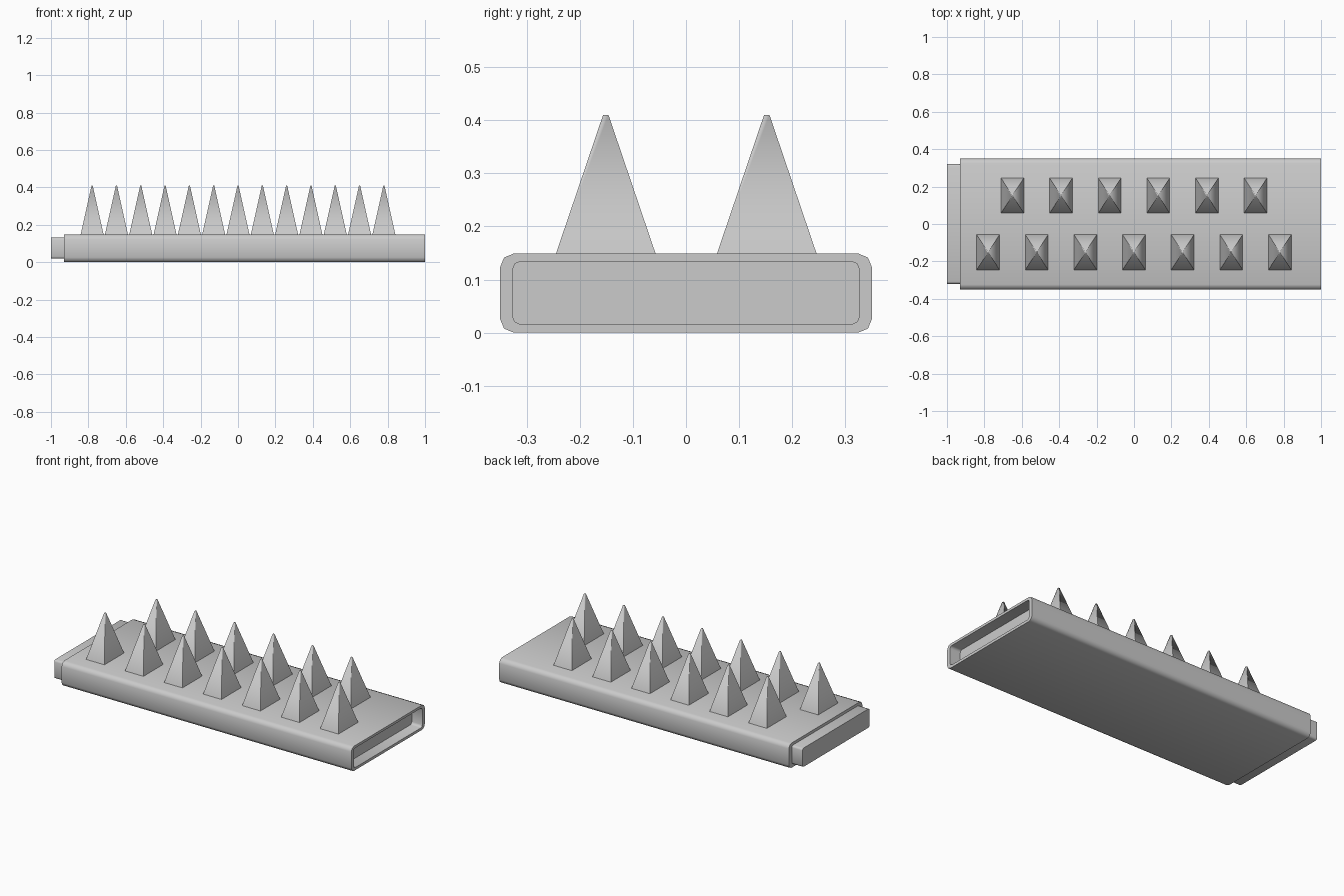
import bpy, bmesh, math

if "Cube" in bpy.data.objects:
    bpy.data.objects.remove(bpy.data.objects["Cube"])


def finish(name, bm, angle):
    bmesh.ops.recalc_face_normals(bm, faces=bm.faces)
    mesh = bpy.data.meshes.new(name)
    bm.to_mesh(mesh)
    bm.free()
    ob = bpy.data.objects.new(name, mesh)
    bpy.context.collection.objects.link(ob)
    bpy.ops.object.select_all(action='DESELECT')
    ob.select_set(True)
    bpy.context.view_layer.objects.active = ob
    bpy.ops.object.shade_smooth_by_angle(angle=math.radians(angle))
    return ob


def ring(bm, x, half_y, z0, z1, r, seg=2):
    """Rounded rectangle in the yz plane."""
    verts = []
    corners = ((1, z1 - r, 0), (-1, z1 - r, 90), (-1, z0 + r, 180), (1, z0 + r, 270))
    for side, zc, start in corners:
        for i in range(seg + 1):
            a = math.radians(start + 90 * i / seg)
            verts.append(bm.verts.new((x, side * (half_y - r) + r * math.cos(a),
                                       zc + r * math.sin(a))))
    return verts


# Plank: tongue on the left, main body, matching socket on the right
bm = bmesh.new()
sections = [
    (-1.00, 0.32, 0.022, 0.135, 0.012),
    (-0.93, 0.32, 0.022, 0.135, 0.012),
    (-0.93, 0.35, 0.003, 0.152, 0.026),
    (1.00, 0.35, 0.003, 0.152, 0.026),
    (1.00, 0.326, 0.019, 0.137, 0.014),
    (0.93, 0.326, 0.019, 0.137, 0.014),
]
rings = [ring(bm, *s) for s in sections]
for a, b in zip(rings, rings[1:]):
    n = len(a)
    for i in range(n):
        j = (i + 1) % n
        bm.faces.new((a[i], a[j], b[j], b[i]))
bm.faces.new(rings[0])
bm.faces.new(rings[-1])
for v in bm.verts:
    v.co.z = v.co.z - 0.003
finish("spiked_plank", bm, 50)


# Spikes: rectangular based, blunt pointed pyramids in two staggered rows
def spike(name, x, y):
    bm = bmesh.new()
    levels = []
    for hx, hy, z in ((0.062, 0.095, 0.145), (0.003, 0.005, 0.41)):
        levels.append([bm.verts.new((x + sx * hx, y + sy * hy, z))
                       for sx, sy in ((-1, -1), (1, -1), (1, 1), (-1, 1))])
    low, top = levels
    for i in range(4):
        j = (i + 1) % 4
        bm.faces.new((low[i], low[j], top[j], top[i]))
    bm.faces.new(top)
    bm.faces.new(low)
    finish(name, bm, 85)


for row, count, y in (("front", 7, -0.151), ("back", 6, 0.152)):
    for i in range(count):
        spike(f"{row}_spike_{i + 1}", (i - (count - 1) / 2) * 0.26, y)
